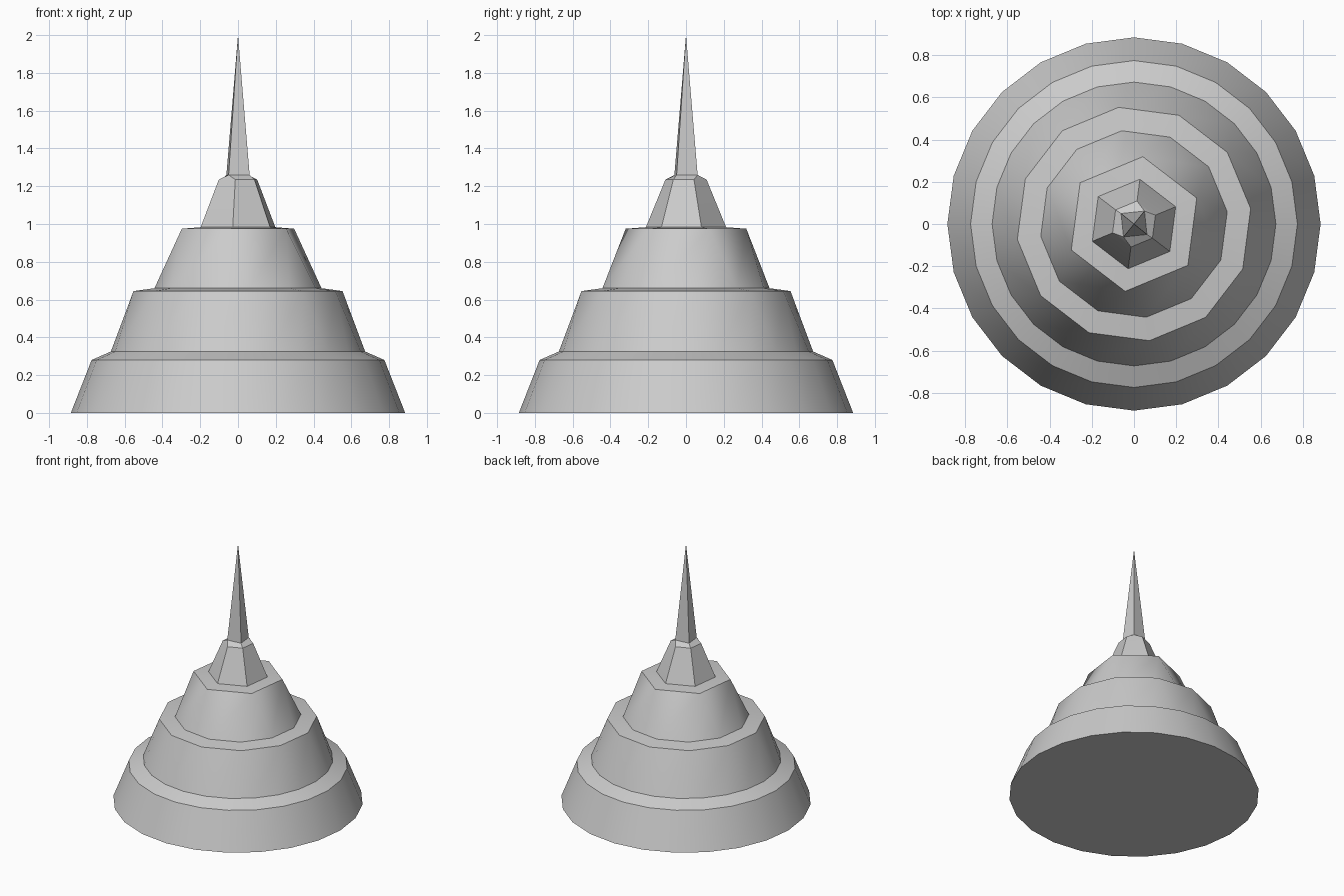
import bpy, bmesh
from math import cos, sin, radians

cube = bpy.data.objects.get("Cube")
if cube:
    bpy.data.objects.remove(cube)

# Single plain grey material
GREY = (0.6, 0.6, 0.6, 1)
grey = bpy.data.materials.new("plain_grey")
grey.diffuse_color = GREY
grey.use_nodes = True
grey.node_tree.nodes["Principled BSDF"].inputs["Base Color"].default_value = GREY


def build_tier(name, rings, closed_base=False):
    """Join rings of (sides, turn in degrees, radius, height), bottom to top."""
    bm = bmesh.new()
    loops = []
    for sides, turn, radius, height in rings:
        angles = [radians(turn + 360 * i / sides) for i in range(sides)]
        loops.append([bm.verts.new((radius * cos(a), radius * sin(a), height))
                      for a in angles])
    if closed_base:
        bm.faces.new(loops[0][::-1])

    # Each lower corner joins the upper corner nearest in direction
    for k in range(len(rings) - 1):
        low, high = loops[k], loops[k + 1]
        n, m = len(low), len(high)
        shift = rings[k][1] - rings[k + 1][1]
        near = [high[round((360 * i / n + shift) * m / 360) % m] for i in range(n)]
        for i in range(n):
            j = (i + 1) % n
            corners = [low[i], low[j], near[j]]
            if near[i] is not near[j]:
                corners.append(near[i])
            bm.faces.new(corners)

    mesh = bpy.data.meshes.new(name)
    bm.to_mesh(mesh)
    bm.free()
    mesh.materials.append(grey)
    obj = bpy.data.objects.new(name, mesh)
    bpy.context.collection.objects.link(obj)
    bpy.ops.object.select_all(action="DESELECT")
    obj.select_set(True)
    bpy.context.view_layer.objects.active = obj
    bpy.ops.object.shade_smooth_by_angle(angle=radians(30))


# Shared rings where one tier's ledge meets the next wall
middle_foot = (24, 0, 0.673, 0.325)
upper_foot = (12, 7.5, 0.446, 0.66)
crown_foot = (6, 22.5, 0.214, 0.983)
spire_foot = (4, 51, 0.079, 1.26)

# Stacked tiers, each a sloping wall topped by a ledge
build_tier("base_tier", [(24, 0, 0.885, 0), (24, 0, 0.775, 0.28), middle_foot], True)
build_tier("middle_tier", [middle_foot, (12, 7.5, 0.558, 0.645), upper_foot])
build_tier("upper_tier", [upper_foot, (6, 22.5, 0.322, 0.975), crown_foot])
build_tier("crown_tier", [crown_foot, (6, 22.5, 0.11, 1.235), spire_foot])

# Four-sided pointed spire
build_tier("spire", [spire_foot, (1, 0, 0, 2)])
